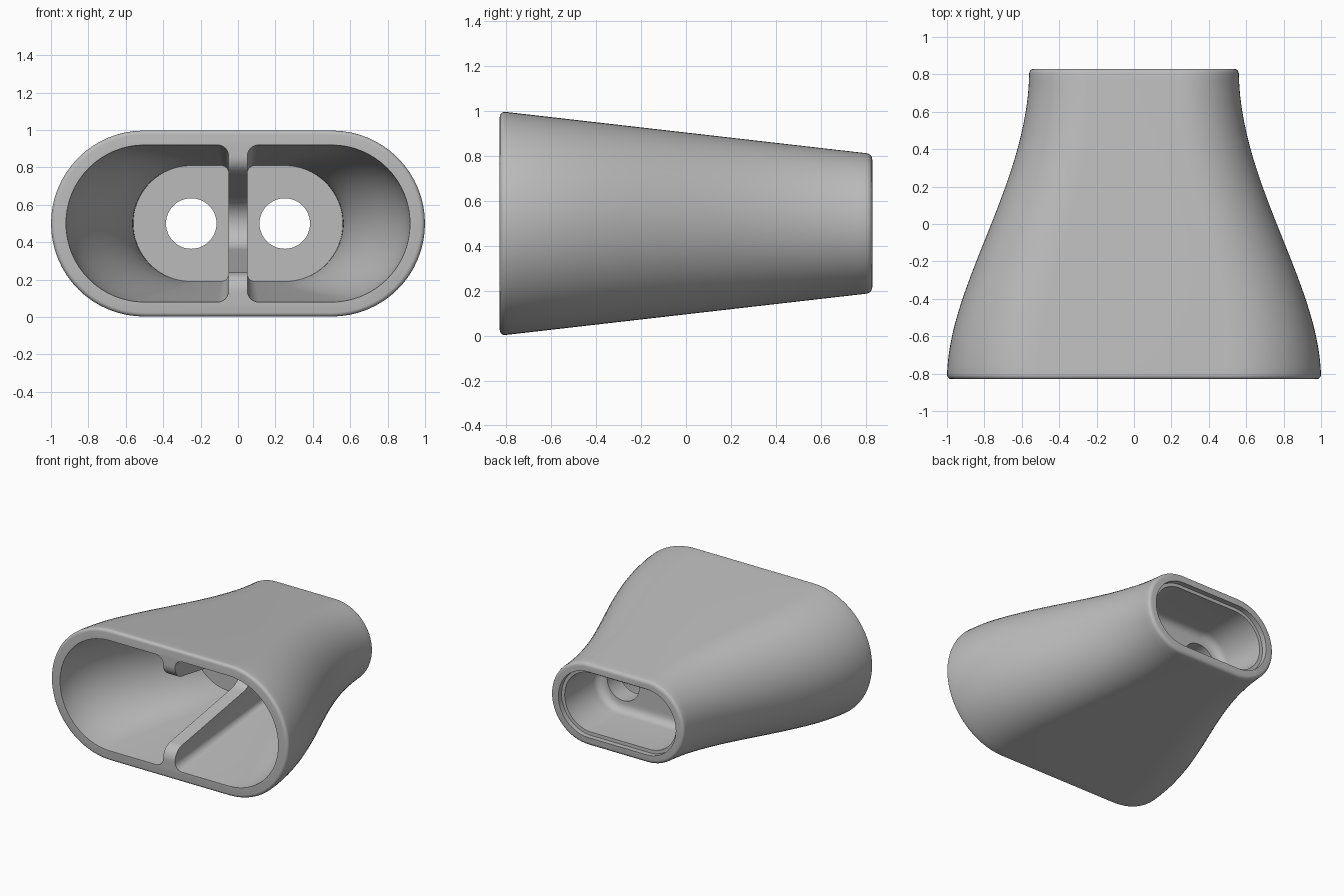
import bpy
import bmesh
from math import cos, sin, pi, radians

cube = bpy.data.objects.get("Cube")
if cube:
    bpy.data.objects.remove(cube, do_unlink=True)

FRONT, BACK, MID = -0.83, 0.83, 0.5

grey = bpy.data.materials.new("plain grey")
grey.use_nodes = True
colour = (0.5, 0.5, 0.5, 1)
grey.diffuse_color = colour
grey.node_tree.nodes["Principled BSDF"].inputs["Base Color"].default_value = colour


def arc(cx, cz, r, start, end, steps):
    angles = [radians(start + (end - start) * i / steps) for i in range(steps + 1)]
    return [(cx + r * cos(a), cz + r * sin(a)) for a in angles]


def stadium(hw, hh):
    c = hw - hh
    return arc(c, MID, hh, -90, 90, 32) + arc(-c, MID, hh, 90, 270, 32)


def half_stadium(hw, hh, r, wall=0.05):
    """D-shaped section beside the divider, with rounded inner corners."""
    x, dz = wall + r, hh - r
    return (arc(hw - hh, MID, hh, -90, 90, 32)
            + arc(x, MID + dz, r, 90, 180, 8) + arc(x, MID - dz, r, 180, 270, 8))


def ease(t):
    return t * t * (3 - 2 * t) + 0.6 * (t * (1 - t)) ** 2


def mix(a, b, t):
    return a + (b - a) * t


def loft(name, rings):
    """Skin a list of closed rings of 3D points and cap both ends."""
    bm = bmesh.new()
    rows = [[bm.verts.new(p) for p in ring] for ring in rings]
    n = len(rows[0])
    for a, b in zip(rows, rows[1:]):
        for i in range(n):
            j = (i + 1) % n
            bm.faces.new((a[i], a[j], b[j], b[i]))
    bm.faces.new(rows[0])
    bm.faces.new(rows[-1])
    bmesh.ops.recalc_face_normals(bm, faces=bm.faces)
    mesh = bpy.data.meshes.new(name)
    bm.to_mesh(mesh)
    bm.free()
    mesh.materials.append(grey)
    ob = bpy.data.objects.new(name, mesh)
    bpy.context.collection.objects.link(ob)
    return ob


def at_y(y, section, side=1):
    return [(side * x, y, z) for x, z in section]


# Outer body: wide rounded mouth easing into a narrow neck, with rounded rims
def outer(y, inset=0):
    t = (y - FRONT) / (BACK - FRONT)
    return at_y(y, stadium(mix(1, 0.56, ease(t)) - inset, mix(0.5, 0.31, t) - inset))


R, STEPS = 0.025, 5
bend = [i / STEPS * pi / 2 for i in range(STEPS + 1)]
rings = [outer(FRONT + R * (1 - sin(a)), R * (1 - cos(a))) for a in reversed(bend)]
rings += [outer(mix(FRONT + R, BACK - R, i / 40)) for i in range(1, 40)]
rings += [outer(BACK - R * (1 - sin(a)), R * (1 - cos(a))) for a in bend]
body = loft("nozzle_body", rings)
cutters = []

# Two front chambers either side of the divider, and a round port in each
WALL_FRONT, WALL_BACK = 0.25, 0.4
for side in (1, -1):
    chamber = []
    for i in range(-1, 25):
        t = max(i, 0) / 24
        y = mix(FRONT, WALL_FRONT, t) if i >= 0 else FRONT - 0.05
        section = half_stadium(mix(0.92, 0.56, ease(t)), mix(0.42, 0.31, t), mix(0.06, 0.04, t))
        chamber.append(at_y(y, section, side))
    cutters.append(loft("chamber_cutter", chamber))
    circle = arc(side * 0.25, MID, 0.135, 0, 360, 48)[:-1]
    cutters.append(loft("port_cutter", [at_y(y, circle) for y in (0.15, 0.55)]))

# Tapered U-shaped scoop through the front of the divider
upper = [(-0.9, 0.37)] + [(y, -h) for y, h in arc(-0.73, -0.37, 0.1, 180, 90, 8)]
upper = [(y, h - 0.01) for y, h in upper]
nose = [(y, z) for y, z in arc(-0.03, 0, 0.14, 82, 0, 12)]
half = [(y, abs(h)) for y, h in upper] + nose
profile = half + [(y, -h) for y, h in reversed(half[:-1])]
cutters.append(loft("scoop_cutter", [[(x, y, MID + h) for y, h in profile] for x in (-0.07, 0.07)]))

# Back socket with a small stepped lip and a rounded floor
F = 0.06
socket = [at_y(WALL_BACK + F * (1 - sin(a)), stadium(0.46 - F * (1 - cos(a)), 0.215 - F * (1 - cos(a))))
          for a in reversed(bend)]
for y, grow in ((0.79, 0.01), (0.791, 0.035), (0.9, 0.035)):
    socket.append(at_y(y, stadium(0.46 + grow, 0.215 + grow)))
cutters.append(loft("socket_cutter", socket))

# Carve the body, then discard the cutters
bpy.context.view_layer.objects.active = body
for cutter in cutters:
    mod = body.modifiers.new("carve", "BOOLEAN")
    mod.operation = "DIFFERENCE"
    mod.solver = "EXACT"
    mod.object = cutter
    bpy.ops.object.modifier_apply(modifier=mod.name)
    bpy.data.objects.remove(cutter, do_unlink=True)

for ob in bpy.context.selected_objects:
    ob.select_set(False)
body.select_set(True)
bpy.ops.object.shade_smooth_by_angle(angle=radians(30))
